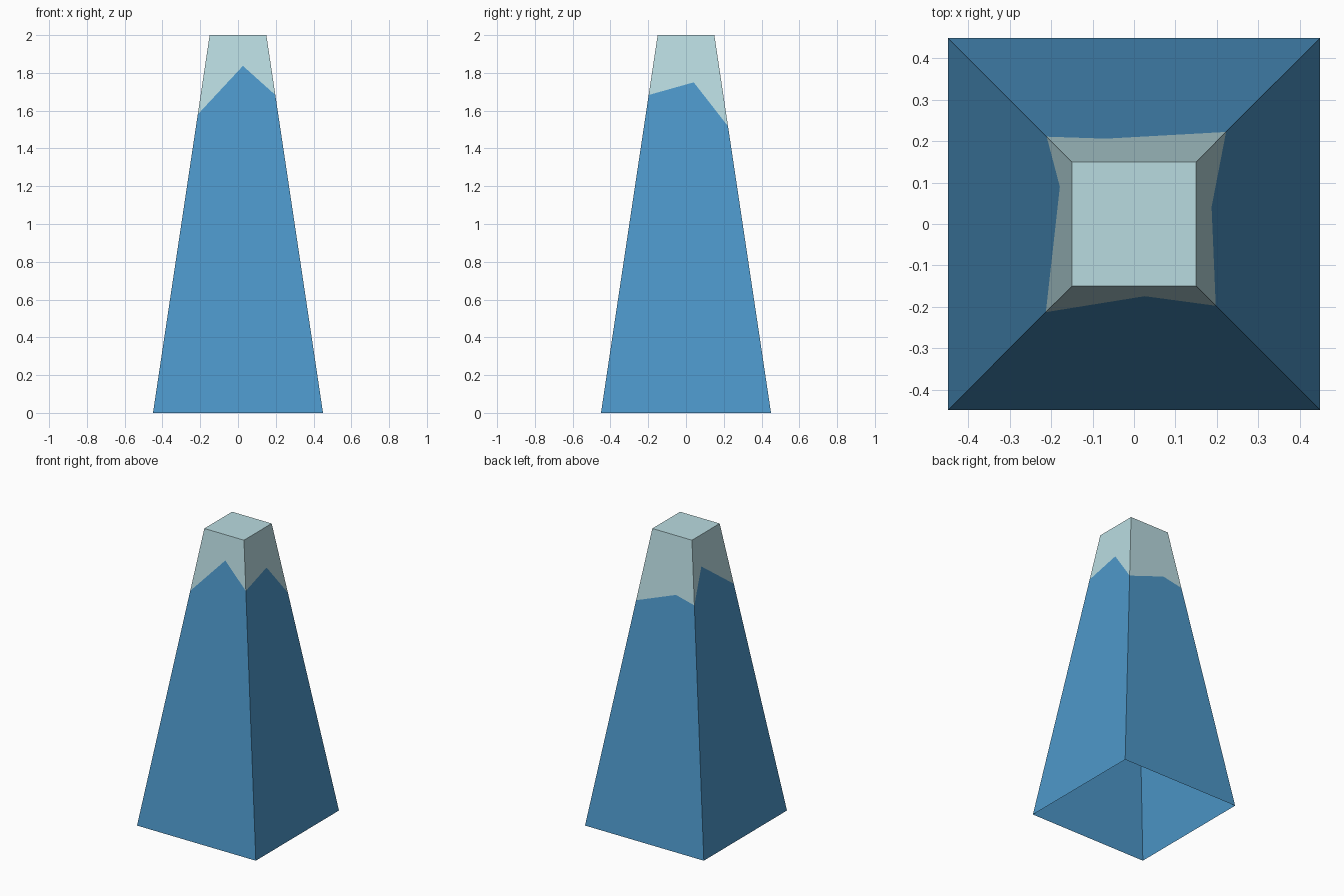
import bpy
import bmesh

if "Cube" in bpy.data.objects:
    bpy.data.objects.remove(bpy.data.objects["Cube"])

BASE, TOP, HEIGHT = 0.45, 0.15, 2.0
CORNERS = [(-1, -1), (1, -1), (1, 1), (-1, 1)]


def half_width(z):
    return BASE + (TOP - BASE) * z / HEIGHT


def ring(z):
    h = half_width(z)
    return [(sx * h, sy * h, z) for sx, sy in CORNERS]


def material(name, color):
    mat = bpy.data.materials.new(name)
    mat.diffuse_color = color
    mat.use_nodes = True
    mat.node_tree.nodes["Principled BSDF"].inputs["Base Color"].default_value = mat.diffuse_color
    return mat


def build(name, faces, mat):
    bm = bmesh.new()
    for face in faces:
        bm.faces.new([bm.verts.new(p) for p in face])
    bmesh.ops.remove_doubles(bm, verts=bm.verts[:], dist=1e-5)
    mesh = bpy.data.meshes.new(name)
    bm.to_mesh(mesh)
    bm.free()
    mesh.materials.append(mat)
    obj = bpy.data.objects.new(name, mesh)
    bpy.context.collection.objects.link(obj)


# Jagged snow line: a height at each corner and one peak on each side
corner_z = [1.58, 1.683, 1.517, 1.593]
line = [(sx * half_width(z), sy * half_width(z), z)
        for (sx, sy), z in zip(CORNERS, corner_z)]
peaks = [(0.026, -half_width(1.837), 1.837),
         (half_width(1.75), 0.041, 1.75),
         (-0.068, half_width(1.625), 1.625),
         (-half_width(1.805), 0.09, 1.805)]

bottom, top = ring(0), ring(HEIGHT)
rock, snow = [], [top]
for i in range(4):
    j = (i + 1) % 4
    rock.append([bottom[i], bottom[j], line[j], peaks[i], line[i]])
    snow.append([line[i], peaks[i], line[j], top[j], top[i]])

# Tapered body, open underneath
build("mountain_body", rock, material("blue_rock", (0.074, 0.309, 0.584, 1)))

# Flat-topped snow cap
build("snow_cap", snow, material("pale_snow", (0.485, 0.708, 0.745, 1)))
